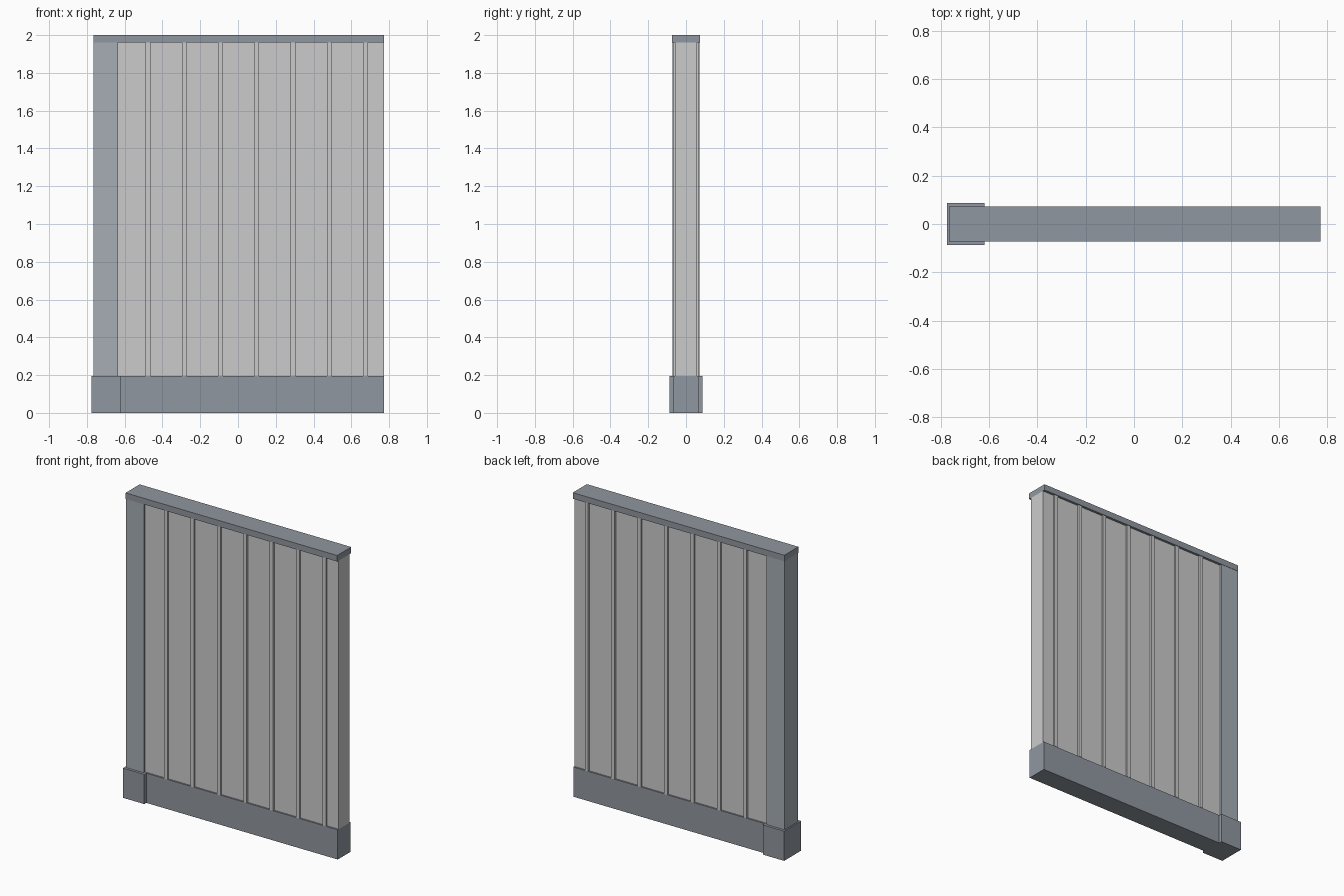
import bpy, bmesh
from mathutils import Vector

if "Cube" in bpy.data.objects:
    bpy.data.objects.remove(bpy.data.objects["Cube"])


def material(name, rgb):
    m = bpy.data.materials.new(name)
    m.diffuse_color = (*rgb, 1)
    m.use_nodes = True
    m.node_tree.nodes["Principled BSDF"].inputs["Base Color"].default_value = m.diffuse_color
    return m


dark = material("dark_trim", (0.28, 0.31, 0.35))
slate = material("slate_post", (0.38, 0.42, 0.46))


def box(name, x, half_y, z, mat=None):
    """Box spanning x and z ranges, symmetric about y = 0."""
    bm = bmesh.new()
    bmesh.ops.create_cube(bm, size=1)
    bmesh.ops.scale(bm, vec=Vector((x[1] - x[0], 2 * half_y, z[1] - z[0])), verts=bm.verts)
    bmesh.ops.translate(bm, vec=Vector((sum(x) / 2, 0, sum(z) / 2)), verts=bm.verts)
    mesh = bpy.data.meshes.new(name)
    bm.to_mesh(mesh)
    bm.free()
    ob = bpy.data.objects.new(name, mesh)
    bpy.context.collection.objects.link(ob)
    if mat:
        mesh.materials.append(mat)
    return ob


LEFT, RIGHT = -0.766, 0.772
SKIRT, TOP = 0.195, 1.96

# Wall slab, from the post to the right end
box("wall_panel", (-0.64, RIGHT), 0.057, (SKIRT, TOP))

# Vertical battens standing proud on both faces
for i in range(7):
    cx = -0.477 + i * 0.192
    box(f"batten_{i + 1}", (cx - 0.0125, cx + 0.0125), 0.069, (SKIRT, TOP))

# Skirting board along the foot
box("skirting", (-0.625, RIGHT), 0.067, (0, SKIRT), dark)

# End post and its wider plinth
box("end_post", (LEFT, -0.635), 0.071, (SKIRT, TOP), slate)
box("post_plinth", (-0.775, -0.62), 0.088, (0, SKIRT), dark)

# Capping rail
box("cap_rail", (LEFT, RIGHT), 0.073, (TOP, 2.0), dark)
